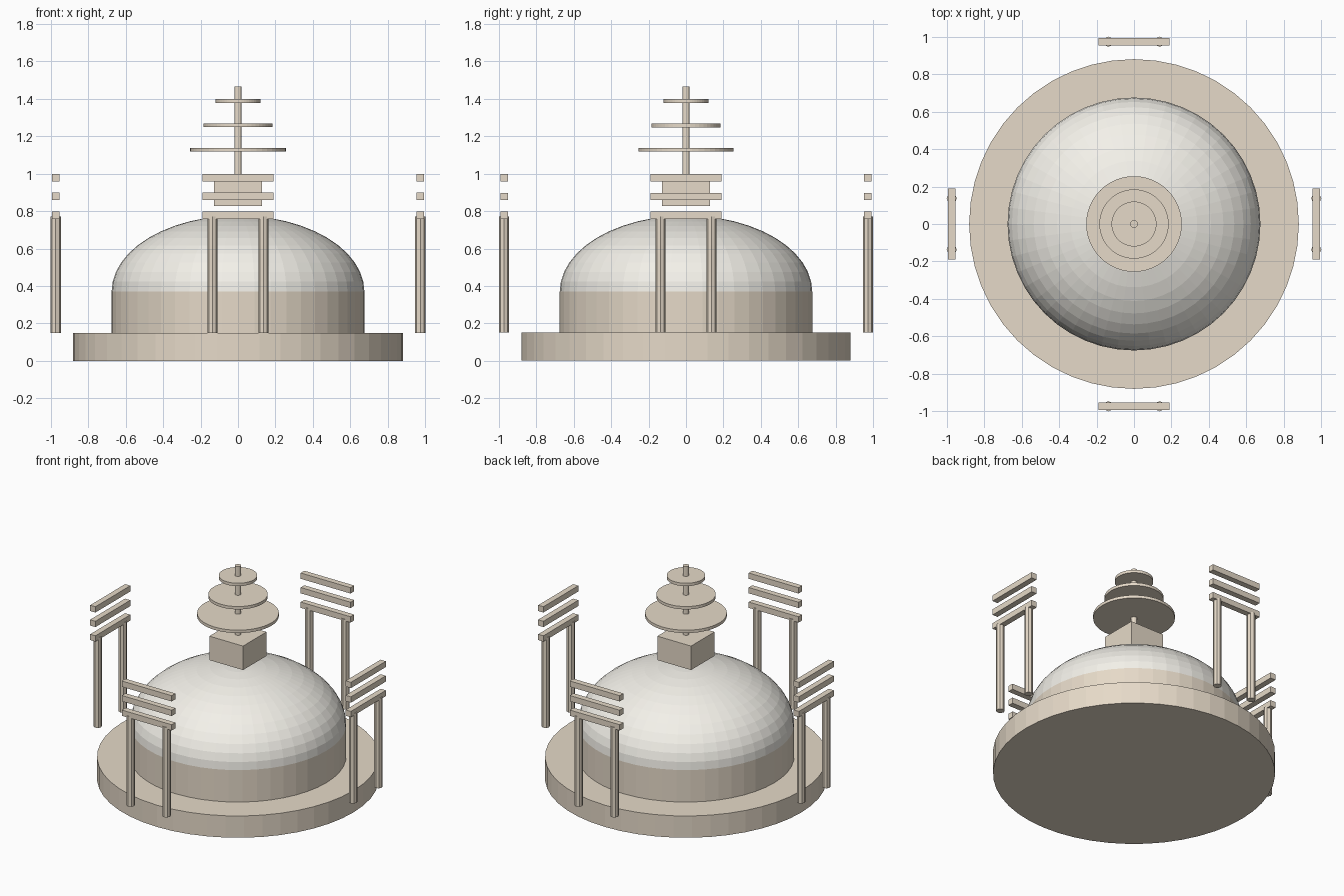
import bpy, bmesh, math
from mathutils import Matrix, Vector

if "Cube" in bpy.data.objects:
    bpy.data.objects.remove(bpy.data.objects["Cube"])


def material(name, rgb):
    m = bpy.data.materials.new(name)
    m.diffuse_color = (*rgb, 1)
    m.use_nodes = True
    m.node_tree.nodes["Principled BSDF"].inputs["Base Color"].default_value = m.diffuse_color
    return m


SAND = material("sandstone", (0.79, 0.70, 0.58))
WHITE = material("whitewash", (0.90, 0.88, 0.82))


def finish(name, bm, mat):
    bmesh.ops.recalc_face_normals(bm, faces=bm.faces)
    me = bpy.data.meshes.new(name)
    bm.to_mesh(me)
    bm.free()
    me.materials.append(mat)
    ob = bpy.data.objects.new(name, me)
    bpy.context.collection.objects.link(ob)
    return ob


def cylinder(name, r, z0, z1, x=0, y=0, sides=48):
    bm = bmesh.new()
    bmesh.ops.create_cone(bm, cap_ends=True, segments=sides, radius1=r, radius2=r,
                          depth=z1 - z0, matrix=Matrix.Translation((x, y, (z0 + z1) / 2)))
    return finish(name, bm, SAND)


def box(name, centre, size):
    bm = bmesh.new()
    bmesh.ops.create_cube(bm, size=1, matrix=Matrix.Translation(centre)
                          @ Matrix.Diagonal((*size, 1)))
    return finish(name, bm, SAND)


# Round terrace and drum
cylinder("terrace", 0.88, 0, 0.15)
cylinder("drum", 0.675, 0.15, 0.37)

# Flattened half dome
bm = bmesh.new()
bmesh.ops.create_uvsphere(bm, u_segments=48, v_segments=24, radius=1)
bmesh.ops.delete(bm, geom=[v for v in bm.verts if v.co.z < -0.01], context='VERTS')
bmesh.ops.transform(bm, verts=bm.verts, matrix=Matrix.Translation((0, 0, 0.37))
                    @ Matrix.Diagonal((0.675, 0.675, 0.406, 1)))
finish("dome", bm, WHITE)

# Square block, mast and stacked parasol discs
box("top_block", (0, 0, 0.91), (0.256, 0.256, 0.165))
cylinder("mast", 0.02, 0.98, 1.465, sides=12)
for i, r in enumerate((0.255, 0.185, 0.12)):
    z = 1.128 + 0.13 * i
    cylinder(f"parasol_disc_{i + 1}", r, z - 0.01, z + 0.01)

# Four gateways: two posts and three lintels each
R = 0.973
for name, k in (("front", 0), ("right", 1), ("back", 2), ("left", 3)):
    turn = Matrix.Rotation(k * math.pi / 2, 4, 'Z')
    for side in (-1, 1):
        p = turn @ Vector((0.137 * side, -R, 0))
        cylinder(f"{name}_gate_post", 0.027, 0.15, 0.77, p.x, p.y, sides=8)
    c = turn @ Vector((0, -R, 0))
    size = (0.38, 0.04, 0.04) if k % 2 == 0 else (0.04, 0.38, 0.04)
    for i in range(3):
        box(f"{name}_gate_lintel_{i + 1}", (c.x, c.y, 0.778 + 0.1 * i), size)
